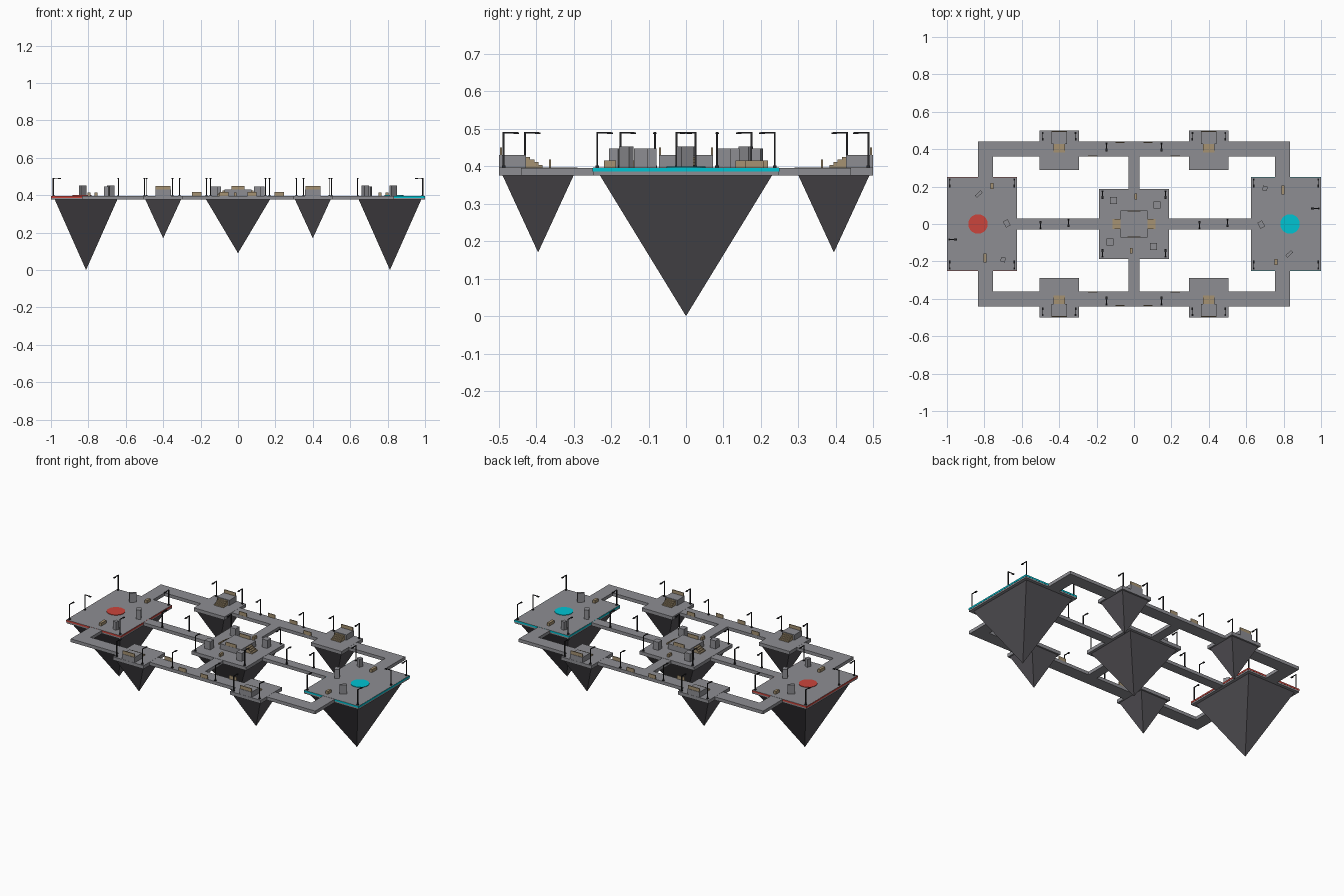
import bpy, bmesh
from math import radians, pi, sqrt
from mathutils import Matrix, Vector

if "Cube" in bpy.data.objects:
    bpy.data.objects.remove(bpy.data.objects["Cube"])

TOP, BOT = 0.397, 0.376


def material(name, rgb):
    m = bpy.data.materials.new(name)
    m.diffuse_color = (*rgb, 1)
    m.use_nodes = True
    m.node_tree.nodes["Principled BSDF"].inputs["Base Color"].default_value = m.diffuse_color
    return m


STONE = material("stone_grey", (0.27, 0.27, 0.29))
ROCK = material("dark_rock", (0.09, 0.085, 0.095))
METAL = material("dark_metal", (0.02, 0.02, 0.023))
WOOD = material("tan_wood", (0.38, 0.29, 0.17))
RED = material("red_paint", (0.6, 0.06, 0.045))
CYAN = material("cyan_paint", (0.0, 0.55, 0.65))


def add_box(bm, x, y, z0, sx, sy, sz, rot=0):
    """Box standing on z0, centred on x and y."""
    m = (Matrix.Translation((x, y, z0 + sz / 2)) @ Matrix.Rotation(radians(rot), 4, 'Z')
         @ Matrix.Diagonal((sx, sy, sz, 1)))
    bmesh.ops.create_cube(bm, size=1, matrix=m)


def finish(name, bm, mat):
    me = bpy.data.meshes.new(name)
    bm.to_mesh(me)
    bm.free()
    me.materials.append(mat)
    ob = bpy.data.objects.new(name, me)
    bpy.context.collection.objects.link(ob)
    return ob


def boxes(name, mat, items):
    bm = bmesh.new()
    for it in items:
        add_box(bm, *it)
    return finish(name, bm, mat)


def rock(name, x, y, hx, hy, tip):
    """Four-sided inverted pyramid under an island."""
    bm = bmesh.new()
    h = BOT - tip
    m = (Matrix.Translation((x, y, tip + h / 2)) @ Matrix.Diagonal((hx * sqrt(2), hy * sqrt(2), -h, 1))
         @ Matrix.Rotation(pi / 4, 4, 'Z'))
    bmesh.ops.create_cone(bm, cap_ends=True, segments=4, radius1=1, radius2=0, depth=1, matrix=m)
    bmesh.ops.recalc_face_normals(bm, faces=bm.faces)
    finish(name, bm, ROCK)


def island(name, x, y, hx, hy, inset, tip):
    boxes(name + "_deck", STONE, [(x, y, BOT, 2 * hx, 2 * hy, TOP - BOT)])
    rock(name + "_rock", x, y, hx - inset, hy - inset, tip)


# islands
island("middle_island", 0, 0, 0.187, 0.187, 0.017, 0.09)
for sx, side in ((-1, "left"), (1, "right")):
    island(side + "_base", sx * 0.8125, 0, 0.186, 0.249, 0.019, 0.0)
    for sy, end in ((-1, "front"), (1, "back")):
        island(f"{end}_{side}_island", sx * 0.4, sy * 0.395, 0.105, 0.105, 0.01, 0.17)

# walkways
T = TOP - BOT - 0.001
walk = []
for s in (-1, 1):
    walk.append((s * 0.406, 0, BOT, 0.438, 0.06, T))
    walk.append((0, s * 0.2735, BOT, 0.06, 0.173, T))
    walk.append((0, s * 0.4, BOT, 0.59, 0.08, T))
    for q in (-1, 1):
        walk.append((s * 0.67, q * 0.4, BOT, 0.33, 0.08, T))
        walk.append((s * 0.795, q * 0.3045, BOT, 0.08, 0.111, T))
boxes("walkways", STONE, walk)

# team bases: edge stripe, spawn disc, cover; each is the other turned half round
for s, mat, side in ((1, RED, "left"), (-1, CYAN, "right")):
    boxes(side + "_edge_stripe", mat, [(-s * 0.8125, 0, 0.386, 0.375, 0.5, 0.01)])
    bm = bmesh.new()
    bmesh.ops.create_cone(bm, cap_ends=True, segments=32, radius1=0.052, radius2=0.052, depth=0.003,
                          matrix=Matrix.Translation((-s * 0.834, 0, TOP + 0.0015)))
    finish(side + "_spawn_disc", bm, mat)
    boxes(side + "_cover_blocks", STONE, [
        (-s * 0.83, s * 0.16, TOP, 0.04, 0.016, 0.056, 42),
        (-s * 0.68, s * 0.003, TOP, 0.028, 0.036, 0.056, 28),
        (-s * 0.70, -s * 0.19, TOP, 0.025, 0.025, 0.05, -15)])
    boxes(side + "_wood_crates", WOOD, [
        (-s * 0.76, s * 0.203, TOP, 0.016, 0.033, 0.018),
        (-s * 0.797, -s * 0.182, TOP, 0.016, 0.05, 0.018)])

# middle island: raised block, side steps, rails, cover
boxes("middle_block", STONE, [(0, 0, TOP, 0.144, 0.144, 0.033)])
steps, rails = [], []
for s in (-1, 1):
    for i in range(4):
        steps.append((s * (0.077 + i * 0.011), 0, TOP, 0.011, 0.052, 0.028 - i * 0.007))
    rails.append((0, s * 0.069, 0.43, 0.07, 0.005, 0.02))
boxes("middle_steps", WOOD, steps)
boxes("middle_rails", WOOD, rails)
boxes("middle_cover_blocks", STONE, [
    (-0.11, 0.125, TOP, 0.037, 0.037, 0.05), (0.123, 0.102, TOP, 0.037, 0.037, 0.05),
    (-0.128, -0.097, TOP, 0.037, 0.037, 0.05), (0.105, -0.121, TOP, 0.037, 0.037, 0.05)])
boxes("middle_wood_crates", WOOD, [
    (0.01, 0.147, TOP, 0.012, 0.03, 0.018), (-0.015, -0.142, TOP, 0.012, 0.03, 0.018)])

# outer islands: lookout block, steps, back rail; and walkway panels
for sy, end in ((-1, "front"), (1, "back")):
    blocks, steps, rails, panels = [], [], [], []
    for sx in (-1, 1):
        x = sx * 0.4
        blocks.append((x, sy * 0.463, TOP, 0.084, 0.072, 0.033))
        for i in range(4):
            steps.append((x, sy * (0.4215 - i * 0.011), TOP, 0.062, 0.011, 0.028 - i * 0.007))
        rails.append((x, sy * 0.494, 0.43, 0.08, 0.005, 0.02))
        panels.append((sx * 0.22, sy * 0.363, TOP - 0.001, 0.05, 0.005, 0.022))
        panels.append((sx * 0.075, sy * 0.436, TOP - 0.001, 0.05, 0.005, 0.022))
    boxes(end + "_lookout_blocks", STONE, blocks)
    boxes(end + "_lookout_steps", WOOD, steps)
    boxes(end + "_lookout_rails", WOOD, rails)
    boxes(end + "_walkway_panels", WOOD, panels)

# street lamps: position and arm direction
lamps = []
for s in (-1, 1):
    lamps.append((s * 0.988, s * 0.083, -s, 0))
    for x, q in ((0.5, 1), (0.35, -1)):
        lamps.append((s * x, s * q * 0.025, 0, -s * q))
    for q in (-1, 1):
        for x, y in ((0.985, 0.237), (0.64, 0.237), (0.168, 0.175),
                     (0.147, 0.43), (0.488, 0.487), (0.312, 0.487)):
            lamps.append((s * x, q * y, 0, -q))
bm = bmesh.new()
for x, y, dx, dy in lamps:
    ax, ay = abs(dx), abs(dy)
    add_box(bm, x, y, TOP - 0.001, 0.010, 0.010, 0.006)
    add_box(bm, x, y, TOP, 0.005, 0.005, 0.095)
    add_box(bm, x + dx * 0.018, y + dy * 0.018, 0.488, 0.004 + ax * 0.036, 0.004 + ay * 0.036, 0.004)
    add_box(bm, x + dx * 0.034, y + dy * 0.034, 0.486, 0.009 + ax * 0.006, 0.009 + ay * 0.006, 0.005)
finish("street_lamps", bm, METAL)
